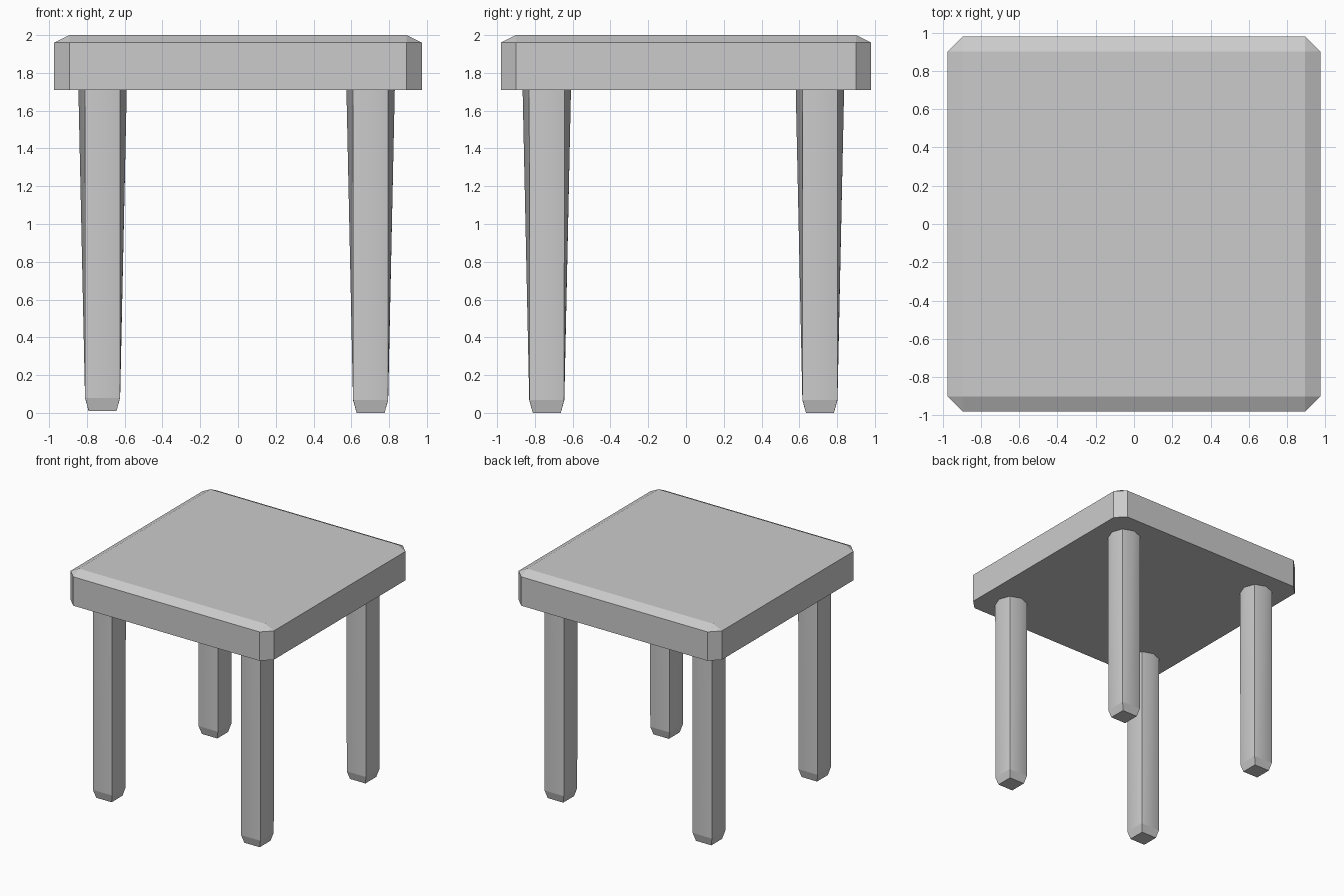
import bpy, bmesh

if "Cube" in bpy.data.objects:
    bpy.data.objects.remove(bpy.data.objects["Cube"])


def loft(name, rings, smooth_columns=()):
    """Skin equal-length rings of points and cap both ends."""
    bm = bmesh.new()
    loops = [[bm.verts.new(p) for p in ring] for ring in rings]
    n = len(loops[0])
    bm.faces.new(loops[0])
    bm.faces.new(loops[-1])
    for a, b in zip(loops, loops[1:]):
        for i in range(n):
            j = (i + 1) % n
            bm.faces.new((a[i], a[j], b[j], b[i]))
    # Only the shallow mid-face creases are shaded softly
    if smooth_columns:
        soft = {bm.edges.get((a[i], b[i]))
                for a, b in zip(loops, loops[1:]) for i in smooth_columns}
        for f in bm.faces:
            f.smooth = True
        for e in bm.edges:
            e.smooth = e in soft
    bmesh.ops.remove_doubles(bm, verts=bm.verts[:], dist=0.0005)
    bmesh.ops.recalc_face_normals(bm, faces=bm.faces[:])
    mesh = bpy.data.meshes.new(name)
    bm.to_mesh(mesh)
    bm.free()
    obj = bpy.data.objects.new(name, mesh)
    bpy.context.collection.objects.link(obj)
    return obj


def cut_square(hx, hy, cx, cy, z):
    """Rectangle with half sizes hx, hy whose corners start at cx, cy."""
    return [(hx, -cy, z), (hx, cy, z), (cx, hy, z), (-cx, hy, z),
            (-hx, cy, z), (-hx, -cy, z), (-cx, -hy, z), (cx, -hy, z)]


def leg_ring(x, y, corner, mid, z):
    """Square ring with a middle point on each side."""
    c, m = corner, mid
    pts = [(m, 0), (c, c), (0, m), (-c, c), (-m, 0), (-c, -c), (0, -m), (c, -c)]
    return [(x + px, y + py, z) for px, py in pts]


# Seat: slab with cut corners and a shallow sloped top rim
loft("seat", [cut_square(0.973, 0.98, 0.893, 0.9, 1.71),
              cut_square(0.973, 0.98, 0.893, 0.9, 1.96),
              cut_square(0.893, 0.9, 0.893, 0.9, 2.0)])

# Legs: octagonal at the seat, narrowing to a square tapered foot
for side, x, foot, ankle in (("left", -0.717, 0.01, 0.08), ("right", 0.702, 0.0, 0.068)):
    for end, y in (("front", -0.737), ("back", 0.709)):
        loft(f"{end}_{side}_leg",
             [leg_ring(x, y, 0.074, 0.074, foot),
              leg_ring(x, y, 0.092, 0.093, ankle),
              leg_ring(x, y, 0.093, 0.128, 1.71)],
             smooth_columns=(0, 2, 4, 6))
